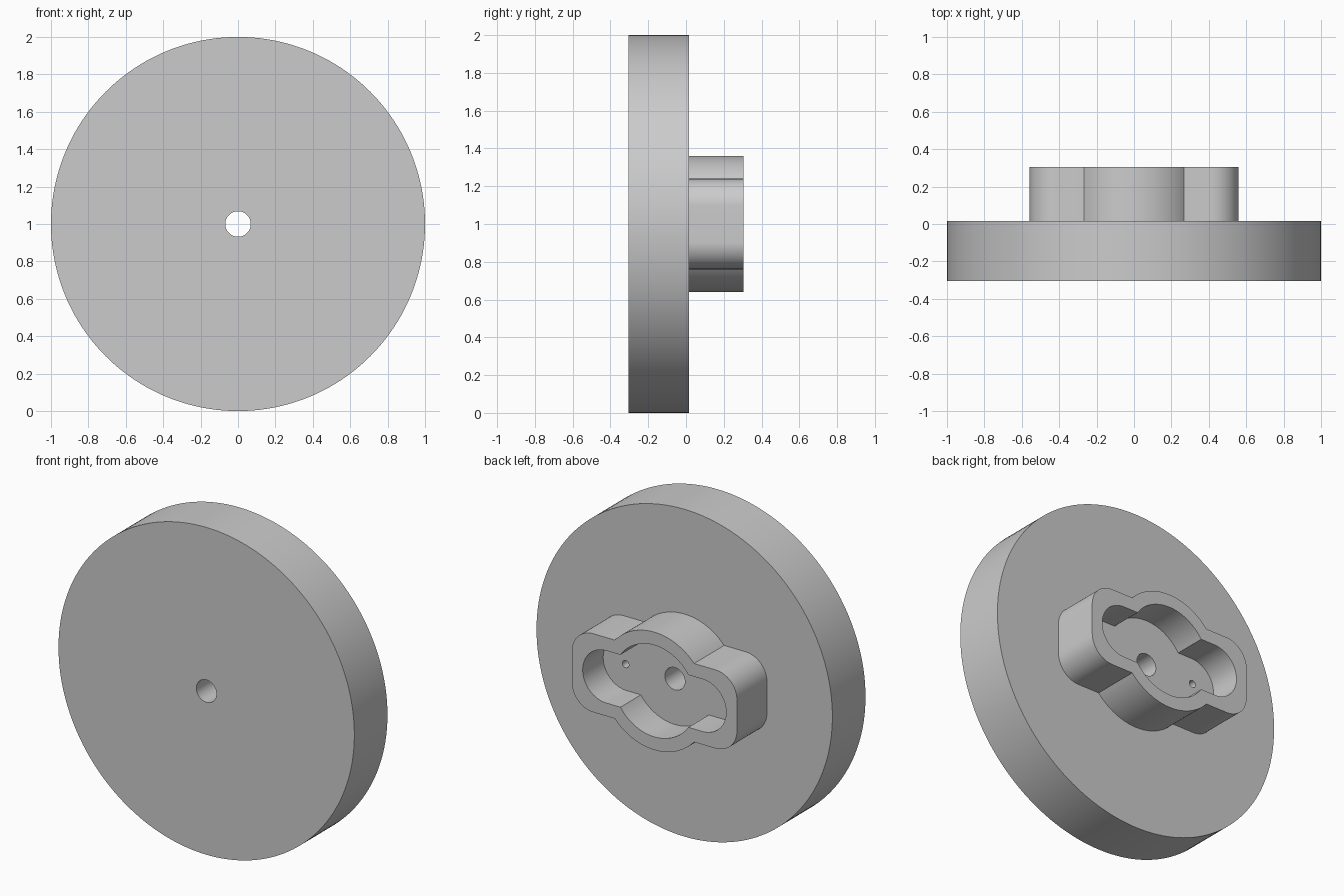
import bpy
from math import sin, cos, asin, pi, radians

cube = bpy.data.objects.get("Cube")
if cube:
    bpy.data.objects.remove(cube, do_unlink=True)

grey = bpy.data.materials.new("plain grey")
grey.use_nodes = True
colour = (0.6, 0.6, 0.6, 1)
grey.diffuse_color = colour
grey.node_tree.nodes["Principled BSDF"].inputs["Base Color"].default_value = colour


def arc(cx, cy, r, start, end, steps):
    return [(cx + r * cos(start + (end - start) * i / steps),
             cy + r * sin(start + (end - start) * i / steps)) for i in range(steps + 1)]


def circle(r, steps, cx=0):
    return arc(cx, 0, r, 0, 2 * pi, steps)[:-1]


def lobed(r, half_height, end, corner):
    """Central circle with a rounded lobe on either side."""
    quarter = arc(end - corner, half_height - corner, corner, 0, pi / 2, 16)
    quarter += arc(0, 0, r, asin(half_height / r), pi / 2, 20)
    half = quarter + [(-x, y) for x, y in reversed(quarter)]
    loop = half + [(-x, -y) for x, y in half]
    # drop points doubled where the mirrored pieces meet
    return [p for i, p in enumerate(loop)
            if abs(p[0] - loop[i - 1][0]) + abs(p[1] - loop[i - 1][1]) > 1e-5]


def plate(name, outlines, front, back):
    """Extrude an outline with holes from y = front to y = back."""
    curve = bpy.data.curves.new(name, 'CURVE')
    curve.dimensions = '2D'
    curve.fill_mode = 'BOTH'
    curve.extrude = (back - front) / 2
    for outline in outlines:
        spline = curve.splines.new('POLY')
        spline.points.add(len(outline) - 1)
        for point, (x, y) in zip(spline.points, outline):
            point.co = (x, y, 0, 1)
        spline.use_cyclic_u = True
    obj = bpy.data.objects.new(name, curve)
    bpy.context.collection.objects.link(obj)
    obj.rotation_euler = (pi / 2, 0, 0)
    obj.location = (0, (front + back) / 2, 1)
    bpy.ops.object.select_all(action='DESELECT')
    obj.select_set(True)
    bpy.context.view_layer.objects.active = obj
    bpy.ops.object.convert(target='MESH')
    obj = bpy.context.view_layer.objects.active
    obj.name = name
    # weld caps to sides, face outwards, smooth the round walls
    bpy.ops.object.mode_set(mode='EDIT')
    bpy.ops.mesh.select_all(action='SELECT')
    bpy.ops.mesh.remove_doubles(threshold=1e-5)
    bpy.ops.mesh.normals_make_consistent(inside=False)
    bpy.ops.object.mode_set(mode='OBJECT')
    bpy.ops.object.shade_smooth_by_angle(angle=radians(30))
    obj.data.materials.clear()
    obj.data.materials.append(grey)
    return obj


face, back = 0.015, 0.305
bore = circle(0.068, 48)
pocket = lobed(0.28, 0.16, 0.485, 0.16)
pins = [circle(0.022, 24, side * 0.333) for side in (-1, 1)]

# Round disc with a through bore
plate("disc", [circle(1, 160), bore], -back, face)
# Lobed wall standing on the back of the disc
plate("hub_wall", [lobed(0.36, 0.24, 0.558, 0.145), pocket], face, back)
# Raised pocket floor with the bore and two blind pin holes
plate("pocket_floor", [pocket, bore] + pins, face, 0.107)
